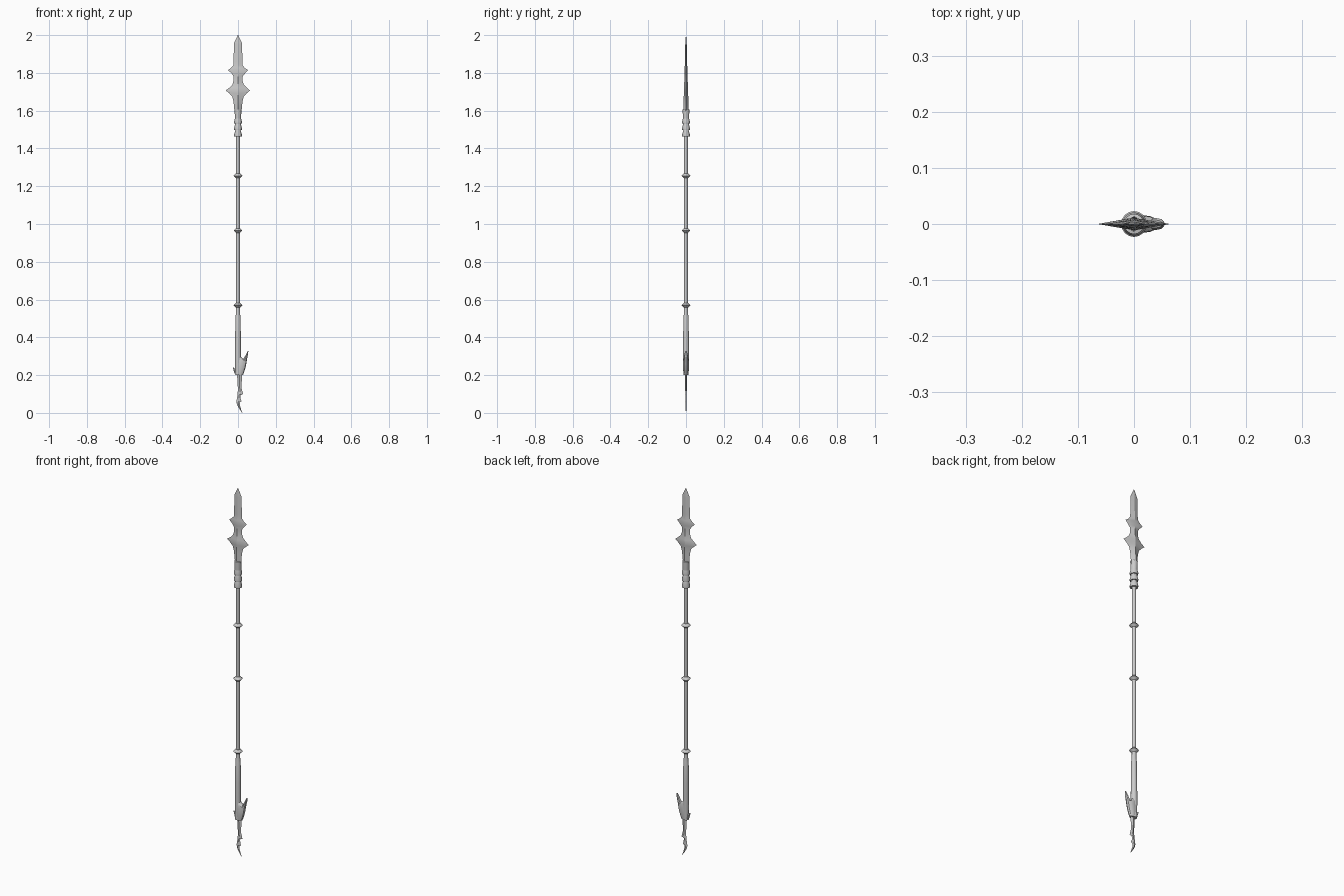
import bpy, bmesh, math


def loft(name, rows, sides=16, angle=30):
    """Stack elliptical (4 sides = diamond) sections: z, left x, right x, half depth."""
    bm = bmesh.new()
    rings = []
    for z, xl, xr, t in rows:
        c, h = (xl + xr) / 2, (xr - xl) / 2
        rings.append([bm.verts.new((c + h * math.cos(2 * math.pi * i / sides),
                                    t * math.sin(2 * math.pi * i / sides), z))
                      for i in range(sides)])
    for a, b in zip(rings, rings[1:]):
        for i in range(sides):
            j = (i + 1) % sides
            bm.faces.new((a[i], a[j], b[j], b[i]))
    bm.faces.new(rings[0])
    bm.faces.new(rings[-1])
    bmesh.ops.remove_doubles(bm, verts=bm.verts, dist=1e-5)
    bmesh.ops.recalc_face_normals(bm, faces=bm.faces)
    me = bpy.data.meshes.new(name)
    bm.to_mesh(me)
    bm.free()
    ob = bpy.data.objects.new(name, me)
    bpy.context.collection.objects.link(ob)
    bpy.ops.object.select_all(action='DESELECT')
    ob.select_set(True)
    bpy.context.view_layer.objects.active = ob
    bpy.ops.object.shade_smooth_by_angle(angle=math.radians(angle))
    return ob


def turned(name, profile, **kw):
    return loft(name, [(z, -r, r, r) for z, r in profile], **kw)


# Shaft and thicker lower grip
turned("shaft", [(0.50, 0.010), (1.50, 0.0105)])
turned("lower_grip", [(0.20, 0.014), (0.29, 0.016), (0.40, 0.015),
                      (0.51, 0.0135), (0.52, 0.0115), (0.57, 0.0105)])

# Rings along the shaft
for k, z in enumerate((0.57, 0.965, 1.255)):
    turned(f"shaft_ring_{k + 1}", [(z - 0.012, 0.011), (z - 0.005, 0.018), (z, 0.023),
                                   (z + 0.005, 0.018), (z + 0.012, 0.011)])

# Flared collars under the blade
for k, z in enumerate((1.463, 1.498, 1.533)):
    turned(f"socket_flare_{k + 1}", [(z, 0.012), (z, 0.020), (z + 0.008, 0.021),
                                     (z + 0.035, 0.014)])
turned("blade_socket", [(1.53, 0.015), (1.565, 0.0165), (1.605, 0.018), (1.607, 0.010)])

# Spear blade with two pairs of barbs
loft("spear_blade", [
    (1.56, -0.015, 0.015, 0.015), (1.61, -0.020, 0.020, 0.014),
    (1.65, -0.024, 0.024, 0.0125), (1.676, -0.031, 0.031, 0.012),
    (1.692, -0.046, 0.046, 0.0115), (1.707, -0.065, 0.064, 0.011),
    (1.722, -0.045, 0.046, 0.0105), (1.737, -0.030, 0.031, 0.010),
    (1.757, -0.024, 0.024, 0.009), (1.782, -0.024, 0.025, 0.0085),
    (1.797, -0.034, 0.037, 0.008), (1.815, -0.053, 0.053, 0.0075),
    (1.826, -0.038, 0.036, 0.007), (1.840, -0.025, 0.025, 0.0065),
    (1.860, -0.023, 0.023, 0.006), (1.950, -0.022, 0.022, 0.004),
    (1.960, -0.020, 0.020, 0.0035), (2.000, -0.001, 0.001, 0.0005)], sides=4, angle=20)

# Butt fitting: claw body, upward spike and small left barb
loft("claw_body", [
    (0.200, -0.010, 0.026, 0.012), (0.215, -0.013, 0.032, 0.014),
    (0.240, -0.016, 0.040, 0.016), (0.265, -0.017, 0.045, 0.016),
    (0.280, -0.017, 0.044, 0.015), (0.290, -0.016, 0.022, 0.014),
    (0.310, -0.014, 0.008, 0.012)], sides=12)
loft("claw_spike", [
    (0.250, 0.015, 0.042, 0.012), (0.280, 0.026, 0.047, 0.011),
    (0.295, 0.034, 0.050, 0.010), (0.310, 0.043, 0.053, 0.009),
    (0.328, 0.051, 0.055, 0.003)], sides=8)
loft("claw_barb", [
    (0.200, -0.012, 0.005, 0.008), (0.215, -0.021, 0.000, 0.008),
    (0.228, -0.024, -0.005, 0.006), (0.240, -0.028, -0.023, 0.002)], sides=6)

# Thin notched blade at the foot
loft("foot_blade", [
    (0.000, 0.022, 0.023, 0.0005), (0.020, 0.008, 0.016, 0.002),
    (0.040, -0.004, 0.010, 0.003), (0.056, -0.008, 0.009, 0.003),
    (0.062, -0.008, 0.019, 0.003), (0.074, -0.006, 0.014, 0.003),
    (0.094, -0.003, 0.013, 0.0035), (0.100, -0.002, 0.027, 0.0035),
    (0.118, -0.001, 0.022, 0.004), (0.135, -0.001, 0.018, 0.004),
    (0.170, -0.003, 0.020, 0.005), (0.215, -0.006, 0.022, 0.006)], sides=4, angle=20)
